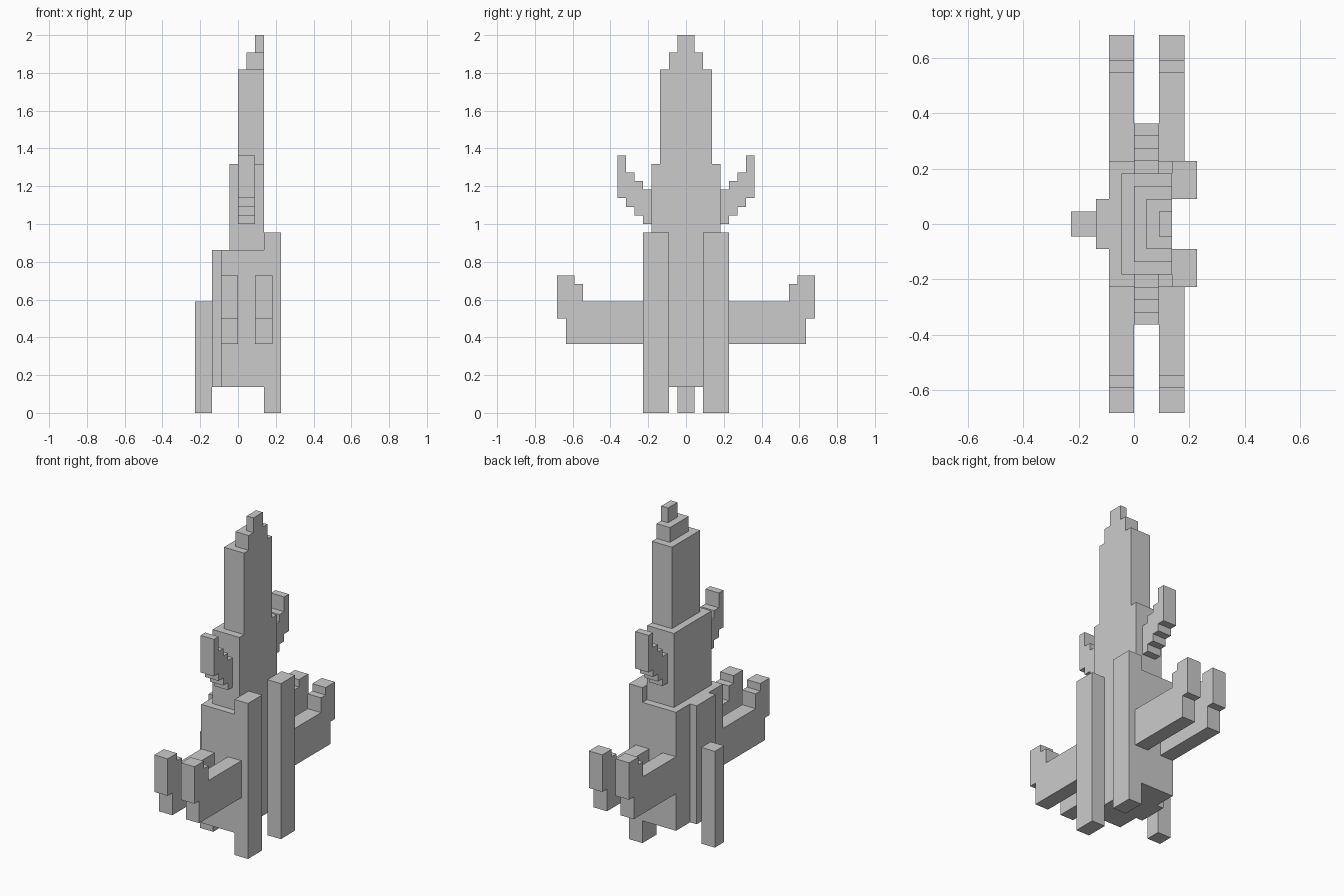
import bpy
import bmesh

if "Cube" in bpy.data.objects:
    bpy.data.objects.remove(bpy.data.objects["Cube"])

U = 2 / 44  # one block unit: the model is 44 blocks tall


def extrude_profile(name, outline, x0, x1):
    """Extrude a (y, z) outline, given in blocks, from x0 to x1."""
    bm = bmesh.new()
    face = bm.faces.new([bm.verts.new((x0 * U, y * U, z * U)) for y, z in outline])
    ext = bmesh.ops.extrude_face_region(bm, geom=[face])
    moved = [v for v in ext["geom"] if isinstance(v, bmesh.types.BMVert)]
    bmesh.ops.translate(bm, vec=((x1 - x0) * U, 0, 0), verts=moved)
    bmesh.ops.recalc_face_normals(bm, faces=bm.faces)
    mesh = bpy.data.meshes.new(name)
    bm.to_mesh(mesh)
    bm.free()
    obj = bpy.data.objects.new(name, mesh)
    bpy.context.collection.objects.link(obj)
    return obj


def box(name, x0, x1, y0, y1, z0, z1):
    return extrude_profile(name, [(y0, z0), (y1, z0), (y1, z1), (y0, z1)], x0, x1)


def mirror_y(obj):
    mod = obj.modifiers.new("Mirror", 'MIRROR')
    mod.use_axis = (False, True, False)
    mod.use_mirror_merge = False


# Central hull, stepping inwards towards the nose
box("lower_hull", -2, 3, -5, 5, 3, 19)
box("upper_hull", -1, 3, -4, 4, 19, 29)
box("nose_section", 0, 3, -3, 3, 29, 40)
box("nose_step", 1, 3, -2, 2, 40, 42)
box("nose_tip", 2, 3, -1, 1, 42, 44)

# Spine plate and landing fin
box("spine_plate", -3, -2, -2, 2, 3, 19)
box("spine_fin", -5, -3, -1, 1, 0, 13)

# Pair of tall boosters
mirror_y(box("boosters", 3, 5, 2, 5, 0, 21))

# Two pairs of wings with upturned tips
wing = [(5, 8), (14, 8), (14, 11), (15, 11), (15, 16), (13, 16),
        (13, 15), (12, 15), (12, 13), (5, 13)]
for name, x0 in (("rear_wings", -2), ("front_wings", 2)):
    mirror_y(extrude_profile(name, wing, x0, x0 + 2))

# Pair of stepped canards
canard = [(4, 22), (5, 22), (5, 23), (6, 23), (6, 24), (7, 24), (7, 25),
          (8, 25), (8, 30), (7, 30), (7, 28), (6, 28), (6, 27), (5, 27),
          (5, 26), (4, 26)]
mirror_y(extrude_profile("canards", canard, 0, 2))
